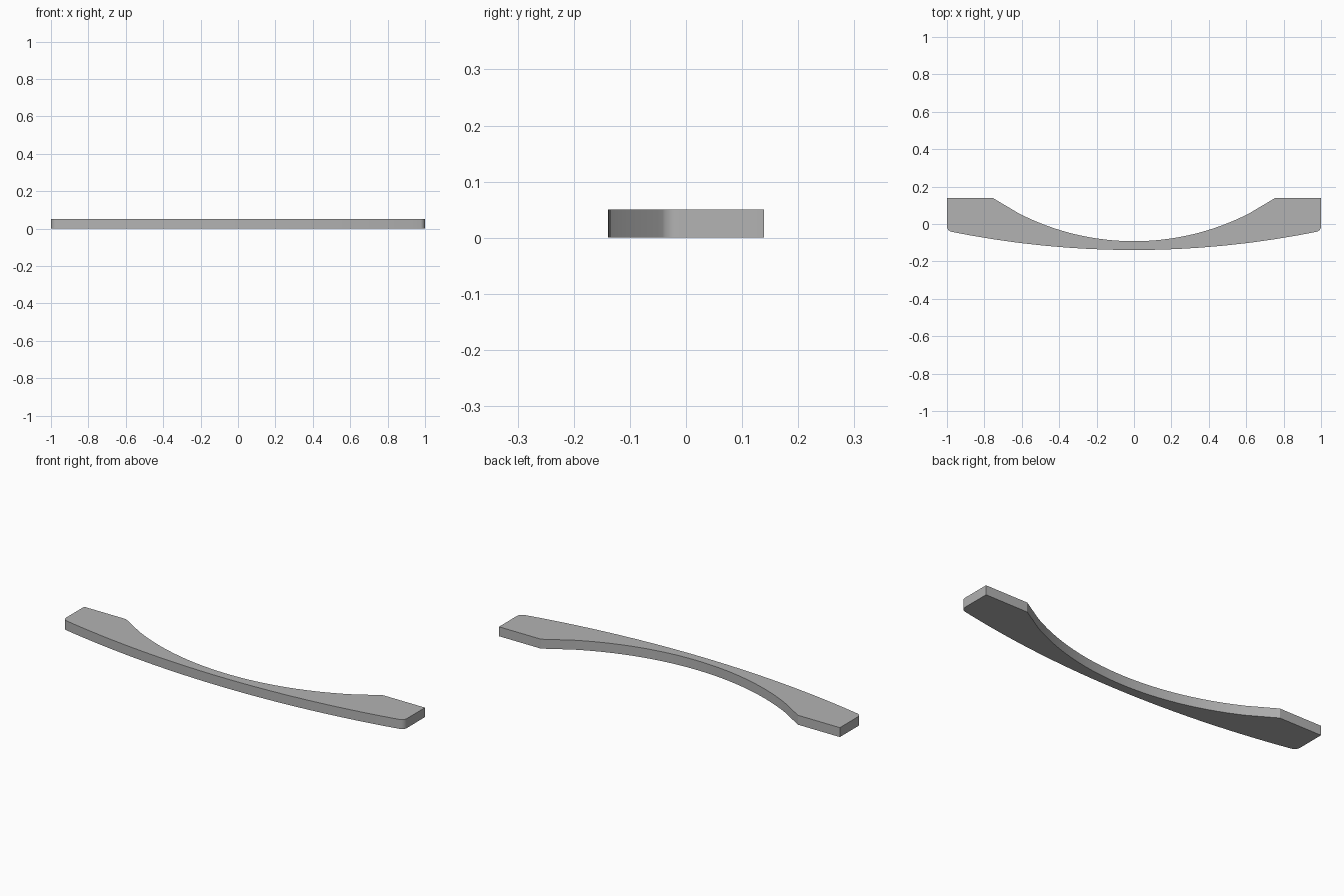
import bpy, bmesh, math

if "Cube" in bpy.data.objects:
    bpy.data.objects.remove(bpy.data.objects["Cube"])

HEIGHT = 0.05
HALF_W = 0.139

def arc_y(x, radius, base):
    # height of an upward-opening arc whose lowest point is at x = 0
    return base + radius - math.sqrt(radius * radius - x * x)

# Right half of the outline, from the middle of the front edge round to the back
front = [(0.976 * i / 20, arc_y(0.976 * i / 20, 4.93, -HALF_W)) for i in range(21)]

# Rounded front corner
a0, a1 = math.radians(-78.5), 0.0
corner = []
for i in range(1, 9):
    a = a0 + (a1 - a0) * i / 8
    corner.append((0.97 + 0.03 * math.cos(a), -0.012 + 0.03 * math.sin(a)))

# Square back end and hollow grip curve
back = [(1.0, HALF_W), (0.754, HALF_W)]
hollow = [(0.62 * i / 20, arc_y(0.62 * i / 20, 1.35, -0.092)) for i in range(20, -1, -1)]

right = front + corner + back + hollow
left = [(-x, y) for x, y in reversed(right) if x > 1e-6]
outline = right + left

# Extrude the outline into a flat bar
bm = bmesh.new()
face = bm.faces.new([bm.verts.new((x, y, 0)) for x, y in outline])
res = bmesh.ops.extrude_face_region(bm, geom=[face])
top = [g for g in res["geom"] if isinstance(g, bmesh.types.BMVert)]
bmesh.ops.translate(bm, verts=top, vec=(0, 0, HEIGHT))
bmesh.ops.recalc_face_normals(bm, faces=bm.faces)

mesh = bpy.data.meshes.new("curved_handle")
bm.to_mesh(mesh)
bm.free()
handle = bpy.data.objects.new("curved_handle", mesh)
bpy.context.collection.objects.link(handle)

# Plain grey
grey = bpy.data.materials.new("plain grey")
grey.diffuse_color = (0.45, 0.45, 0.45, 1)
grey.use_nodes = True
grey.node_tree.nodes["Principled BSDF"].inputs["Base Color"].default_value = grey.diffuse_color
mesh.materials.append(grey)

# Smooth curved sides, sharp rims
bpy.context.view_layer.objects.active = handle
handle.select_set(True)
bpy.ops.object.shade_smooth_by_angle(angle=math.radians(25))
